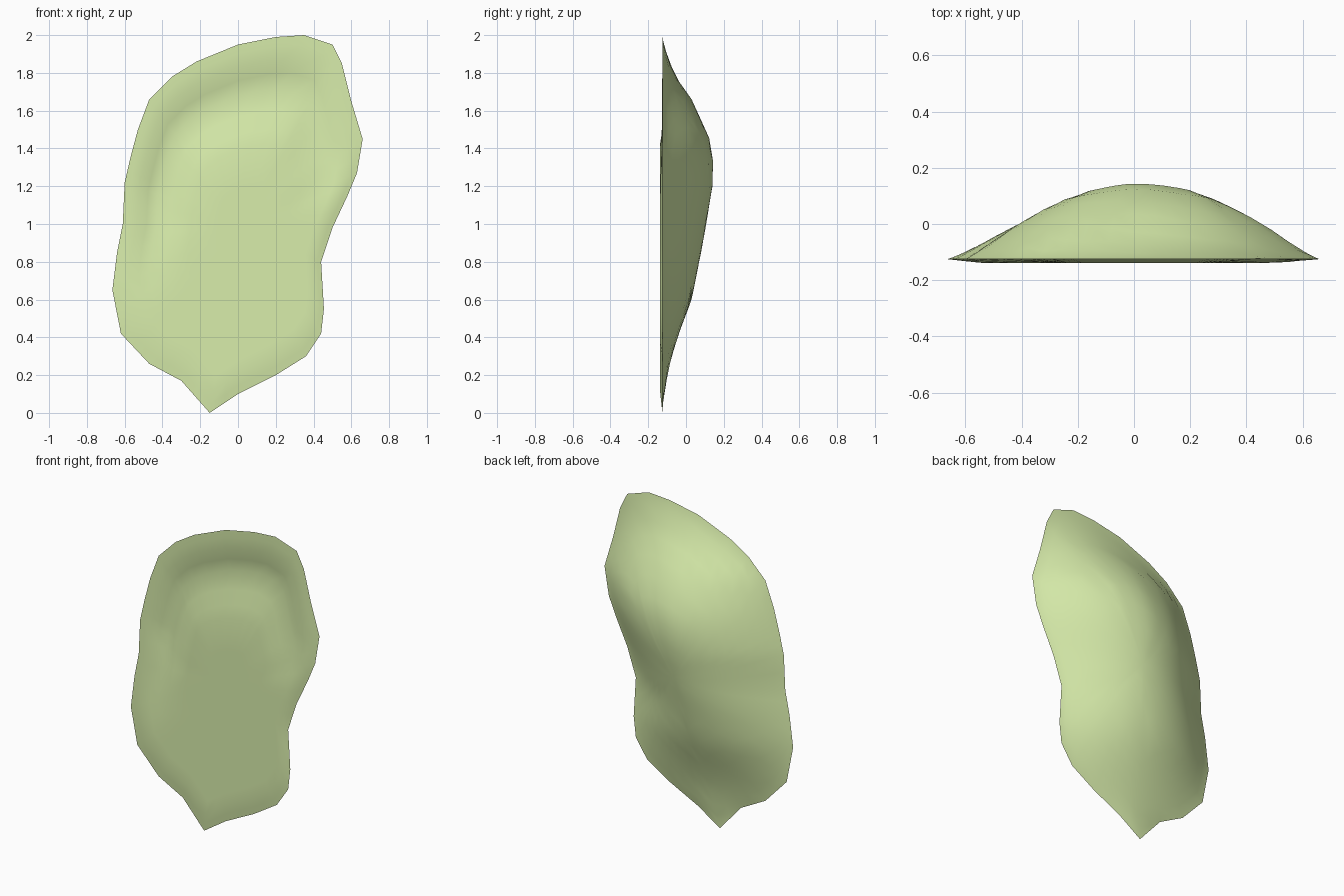
import bpy, bmesh, math

if "Cube" in bpy.data.objects:
    bpy.data.objects.remove(bpy.data.objects["Cube"])

# Front outline (x, z), counter-clockwise from the bottom tip
OUT = [(-.15, 0), (0, .1), (.2, .2), (.36, .3), (.44, .42), (.455, .55), (.44, .8),
       (.5, .98), (.58, 1.15), (.63, 1.27), (.66, 1.45), (.6, 1.65), (.55, 1.85),
       (.5, 1.95), (.35, 2), (.2, 1.99), (0, 1.95), (-.22, 1.86), (-.35, 1.78),
       (-.47, 1.66), (-.53, 1.5), (-.57, 1.35), (-.6, 1.22), (-.61, 1.0), (-.64, .85),
       (-.665, .65), (-.62, .42), (-.47, .26), (-.3, .17)]
# Ridge of the domed back (z, y)
RIDGE = [(0, -.13), (.25, -.09), (.4, -.045), (.6, .03), (.9, .09), (1.2, .14), (1.32, .145),
         (1.45, .125), (1.66, .03), (1.72, -.02), (1.86, -.09), (2, -.13)]
RIM = -.125
CX, CZ = .02, 1.0


def lerp(table, t):
    for (a, ya), (b, yb) in zip(table, table[1:]):
        if t <= b:
            return ya + (yb - ya) * max(0, t - a) / (b - a)
    return table[-1][1]


def span(z):
    """Left and right edge of the outline at height z."""
    z = min(max(z, .002), 1.998)
    xs = []
    for (xa, za), (xb, zb) in zip(OUT, OUT[1:] + OUT[:1]):
        if (za - z) * (zb - z) <= 0 and za != zb:
            xs.append(xa + (xb - xa) * (z - za) / (zb - za))
    return min(xs), max(xs)


def back_y(x, z, r):
    left, right = span(z)
    u = (2 * x - left - right) / max(right - left, .001)
    return RIM + (lerp(RIDGE, z) - RIM) * max(0, 1 - u * u) ** 1.2


def front_y(x, z, r):
    # Nearly flat face with a bevelled rim and a shallow trough at the upper left
    dx, dz = x - CX, z - CZ
    d = math.hypot(dx, dz) or 1
    side = min(1, max(0, (-.45 * dx + .9 * dz) / d + .25))
    trough = lerp([(0, 0), (.42, 0), (.72, .05), (.92, .01), (1, 0)], r)
    bevel = lerp([(0, 0), (.88, 0), (1, .013)], r)
    return RIM - .013 + bevel + trough * side


# Subdivide the outline once
rim_pts = []
for (xa, za), (xb, zb) in zip(OUT, OUT[1:] + OUT[:1]):
    rim_pts += [(xa, za), ((xa + xb) / 2, (za + zb) / 2)]

bm = bmesh.new()
rim = [bm.verts.new((x, RIM, z)) for x, z in rim_pts]
n = len(rim)


def cap(func, rings):
    """Concentric rings from the rim to a centre point."""
    prev = rim
    for r in rings:
        ring = []
        for px, pz in rim_pts:
            x, z = CX + (px - CX) * r, CZ + (pz - CZ) * r
            ring.append(bm.verts.new((x, func(x, z, r), z)))
        for i in range(n):
            j = (i + 1) % n
            bm.faces.new((prev[i], prev[j], ring[j], ring[i]))
        prev = ring
    mid = bm.verts.new((CX, func(CX, CZ, 0), CZ))
    for i in range(n):
        bm.faces.new((prev[i], prev[(i + 1) % n], mid))


cap(back_y, [.97, .92, .85, .77, .68, .58, .47, .35, .22, .1])
cap(front_y, [.95, .88, .8, .72, .6, .5, .42, .2])
bmesh.ops.recalc_face_normals(bm, faces=bm.faces)

# Domed shell piece
me = bpy.data.meshes.new("domed_slab")
bm.to_mesh(me)
bm.free()
slab = bpy.data.objects.new("domed_slab", me)
bpy.context.collection.objects.link(slab)

mat = bpy.data.materials.new("pale_green")
mat.diffuse_color = (.69, .85, .41, 1)
mat.use_nodes = True
mat.node_tree.nodes["Principled BSDF"].inputs["Base Color"].default_value = mat.diffuse_color
me.materials.append(mat)

bpy.context.view_layer.objects.active = slab
slab.select_set(True)
bpy.ops.object.shade_smooth_by_angle(angle=math.radians(40))
